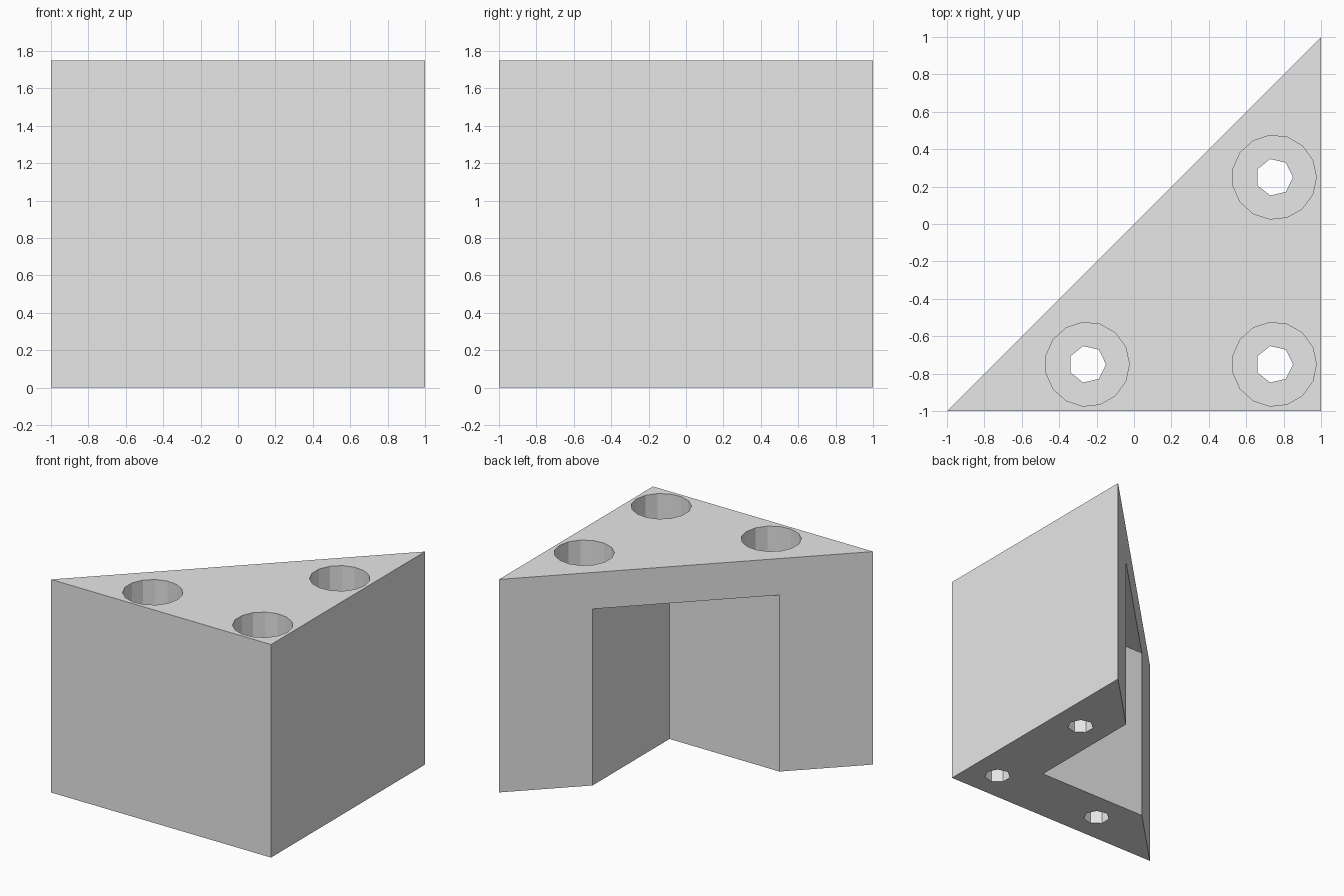
import bpy
from math import cos, sin, tau

cube = bpy.data.objects.get("Cube")
if cube:
    bpy.data.objects.remove(cube, do_unlink=True)

HEIGHT = 1.75
NOTCH_TOP = 1.45
BORE_FLOOR = 0.3

grey = bpy.data.materials.new("light_grey")
grey.use_nodes = True
grey.diffuse_color = (0.8, 0.8, 0.8, 1)
grey.node_tree.nodes["Principled BSDF"].inputs["Base Color"].default_value = (0.8, 0.8, 0.8, 1)


def prism(name, outline, z0, z1):
    """Extrude a counter-clockwise outline from z0 to z1."""
    n = len(outline)
    verts = [(x, y, z) for z in (z0, z1) for x, y in outline]
    faces = [tuple(reversed(range(n))), tuple(range(n, 2 * n))]
    faces += [(i, (i + 1) % n, n + (i + 1) % n, n + i) for i in range(n)]
    mesh = bpy.data.meshes.new(name)
    mesh.from_pydata(verts, [], faces)
    mesh.materials.append(grey)
    obj = bpy.data.objects.new(name, mesh)
    bpy.context.collection.objects.link(obj)
    return obj


def ring(cx, cy, radius, sides):
    return [(cx + radius * cos(tau * i / sides), cy + radius * sin(tau * i / sides))
            for i in range(sides)]


def cut(target, cutter):
    """Subtract the cutter, apply the result and discard the cutter."""
    cutter.hide_render = True
    mod = target.modifiers.new("cut", 'BOOLEAN')
    mod.operation = 'DIFFERENCE'
    mod.solver = 'EXACT'
    mod.object = cutter
    bpy.context.view_layer.objects.active = target
    bpy.ops.object.modifier_apply(modifier=mod.name)
    bpy.data.objects.remove(cutter, do_unlink=True)


# Triangular corner block
block = prism("corner_block", [(-1, -1), (1, -1), (1, 1)], 0, HEIGHT)

# Notch under the top plate, open to the diagonal side and the bottom
cut(block, prism("notch_cutter", [(-.5, -.5), (.5, -.5), (.5, .5), (-.5, .5)], -.2, NOTCH_TOP))

# Three screw holes: wide bore from the top, narrow hole through the floor
for x, y in [(-.25, -.75), (.75, -.75), (.75, .25)]:
    cut(block, prism("bore_cutter", ring(x, y, 0.225, 15), BORE_FLOOR, HEIGHT + .2))
    cut(block, prism("screw_hole_cutter", ring(x, y, 0.1, 7), -.2, BORE_FLOOR + .2))
